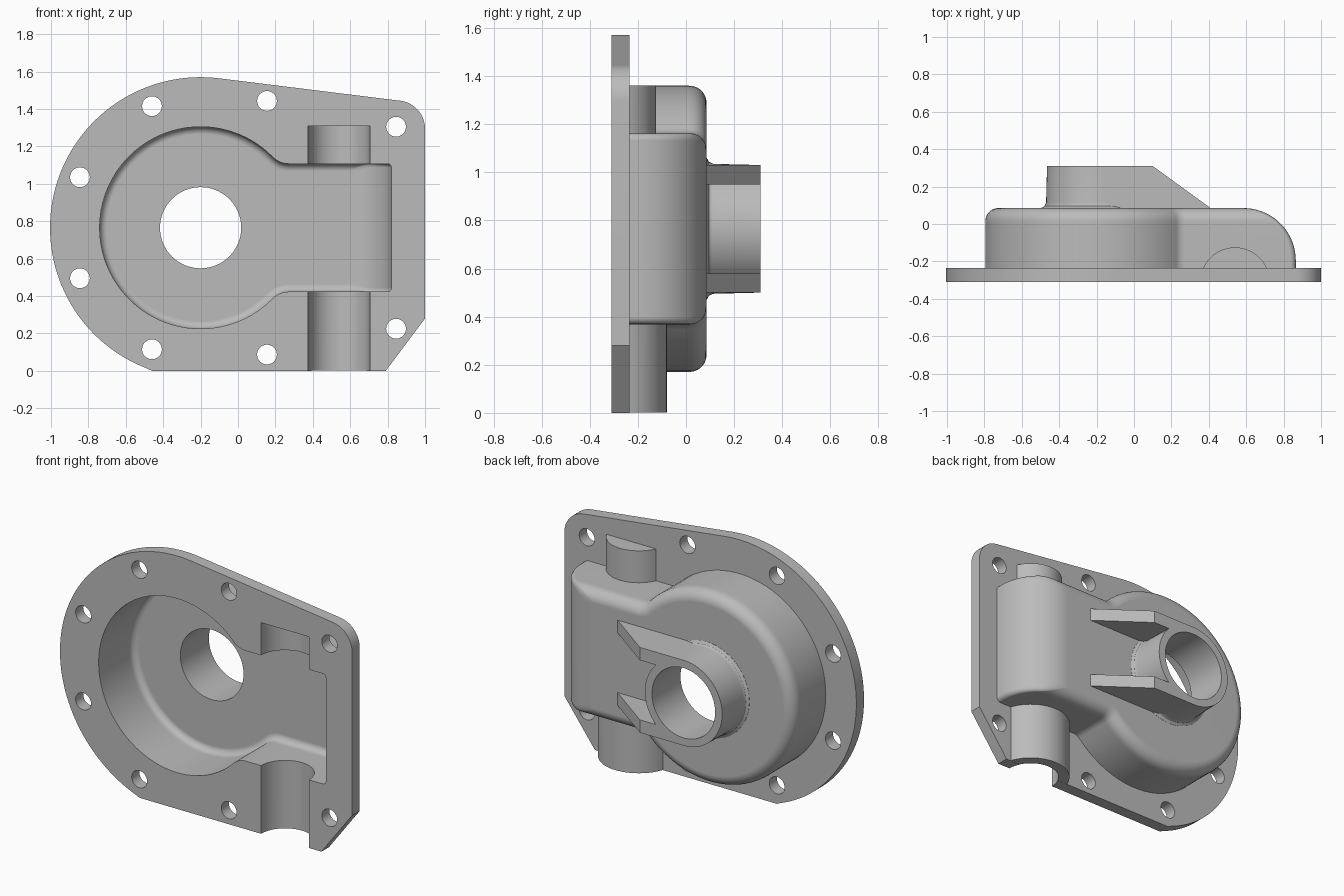
import bpy, bmesh
from math import sin, cos, pi, sqrt, atan2, radians

old = bpy.data.objects.get("Cube")
if old:
    bpy.data.objects.remove(old)

# Single cast metal colour
metal = bpy.data.materials.new("cast_grey")
metal.use_nodes = True
GREY = (0.5, 0.5, 0.5, 1)
metal.diffuse_color = GREY
metal.node_tree.nodes["Principled BSDF"].inputs["Base Color"].default_value = GREY

CX, CZ = -0.2, 0.765          # main bore axis
FRONT, FLANGE = -0.31, -0.235  # flange faces
SHAFT_X = 0.54                # axis of the cross shaft


def arc(cx, cz, r, a0, a1, n):
    steps = [a0 + (a1 - a0) * i / n for i in range(n + 1)]
    return [(cx + r * cos(a), cz + r * sin(a)) for a in steps]


def loft(name, rings):
    """Skin a stack of equal-length rings and cap both ends."""
    bm = bmesh.new()
    loops = [[bm.verts.new(p) for p in ring] for ring in rings]
    for a, b in zip(loops, loops[1:]):
        for i in range(len(a)):
            j = (i + 1) % len(a)
            bm.faces.new((a[i], a[j], b[j], b[i]))
    bm.faces.new(loops[0][::-1])
    bm.faces.new(loops[-1])
    bmesh.ops.recalc_face_normals(bm, faces=bm.faces[:])
    mesh = bpy.data.meshes.new(name)
    bm.to_mesh(mesh)
    bm.free()
    mesh.materials.append(metal)
    ob = bpy.data.objects.new(name, mesh)
    bpy.context.collection.objects.link(ob)
    return ob


def at_y(pts, y):
    return [(x, y, z) for x, z in pts]


def at_z(pts, z):
    return [(x, y, z) for x, y in pts]


def turned(name, x, z, profile, n=64):
    """Round part along y from (radius, y) pairs."""
    return loft(name, [at_y(arc(x, z, r, 0, 2 * pi, n)[:-1], y) for r, y in profile])


def keyhole(r, h, f, end, corner, inset):
    """Round chamber blended into a straight-sided bay, inset evenly."""
    r, h, f = r - inset, h - inset, f + inset
    dx = sqrt((r + f) ** 2 - (h + f) ** 2)
    a = atan2(h + f, dx)
    top = arc(0, 0, r, pi, a, 28)
    top += arc(dx, h + f, f, a + pi, 1.5 * pi, 8)[1:]
    top += arc(end - CX - corner, h - corner, corner, pi / 2, 0, 4)
    pts = top + [(x, -z) for x, z in reversed(top[1:])]
    return [(CX + x, CZ + z) for x, z in pts]


def chamber(name, r, h, f, end, corner, start, top, big, small):
    """Keyhole solid with a filleted rim and a barrel-rounded bay end."""
    rings = [at_y(keyhole(r, h, f, end, corner, 0), start)]
    n = 18
    for i in range(n + 1):
        t = pi / 2 * i / n
        y = top - big + big * sin(t)
        rise = max(0, y - (top - small))
        inset = small - sqrt(max(0, small ** 2 - rise ** 2))
        x = end - big + big * cos(t)
        rings.append(at_y(keyhole(r, h, f, x, corner, inset), y))
    return loft(name, rings)


def combine(base, other, operation):
    mod = base.modifiers.new(operation, 'BOOLEAN')
    mod.object, mod.operation, mod.solver = other, operation, 'EXACT'
    bpy.context.view_layer.objects.active = base
    bpy.ops.object.modifier_apply(modifier=mod.name)
    bpy.data.objects.remove(other)


# Flange plate: large round end, sloping top, rounded and chamfered corners
tilt = radians(82.9)
plate = arc(CX, CZ, 0.805, 1.5 * pi - 0.328, tilt, 72)
plate += arc(0.85, 1.295, 0.15, tilt, 0, 10)
plate += [(1.0, 0.28), (0.79, 0.0)]
plate[0] = (plate[0][0], 0.0)
housing = loft("housing", [at_y(plate, FRONT), at_y(plate, FLANGE)])

# Outer chamber wall
adds = [chamber("outer_wall", 0.595, 0.397, 0.065, 0.865, 0.03,
                -0.28, 0.085, 0.28, 0.07)]

# Half-round shaft bosses below and above the bay
for name, r, z0, z1 in (("lower_boss", 0.23, 0.001, 0.45),
                        ("upper_boss", 0.185, 1.08, 1.36)):
    a = 0.15
    half = arc(SHAFT_X, FRONT, r, a, pi - a, 32)
    adds.append(loft(name, [at_z(half, z0), at_z(half, z1)]))

# Bearing hub with a flared foot
adds.append(turned("hub", CX, CZ, [(0.295, 0.05), (0.295, 0.086), (0.279, 0.095),
                                   (0.27, 0.112), (0.265, 0.31)]))

# Pair of sloping ribs tangent to the hub
rib = [(CX, 0.05), (0.458, 0.05), (0.1, 0.31), (CX, 0.31)]
for side in (-1, 1):
    adds.append(loft("rib", [at_z(rib, CZ + side * d) for d in (0.185, 0.2645)]))

for part in adds:
    combine(housing, part, 'UNION')

# Hollow interior, bore and shaft channels
cuts = [chamber("cavity", 0.54, 0.342, 0.12, 0.82, 0.02,
                -0.4, 0.03, 0.225, 0.04),
        turned("bore", CX, CZ, [(0.217, -0.1), (0.217, 0.4)])]
for z0, z1 in ((-0.1, 0.5), (1.0, 1.31)):
    ring = arc(SHAFT_X, FRONT, 0.165, 0, 2 * pi, 48)[:-1]
    cuts.append(loft("channel", [at_z(ring, z0), at_z(ring, z1)]))

# Bolt holes, mirrored about the bore axis
for x, dz in ((-0.46, 0.65), (0.155, 0.678), (0.845, 0.54), (-0.845, 0.27)):
    for side in (-1, 1):
        cuts.append(turned("bolt_hole", x, CZ + side * dz,
                           [(0.053, -0.4), (0.053, -0.15)], 24))

for part in cuts:
    combine(housing, part, 'DIFFERENCE')

# Smooth curved walls, crisp machined edges
bpy.ops.object.select_all(action='DESELECT')
housing.select_set(True)
bpy.context.view_layer.objects.active = housing
bpy.ops.object.shade_smooth_by_angle(angle=radians(30))
weighted = housing.modifiers.new("weighted_normals", 'WEIGHTED_NORMAL')
weighted.keep_sharp = True
